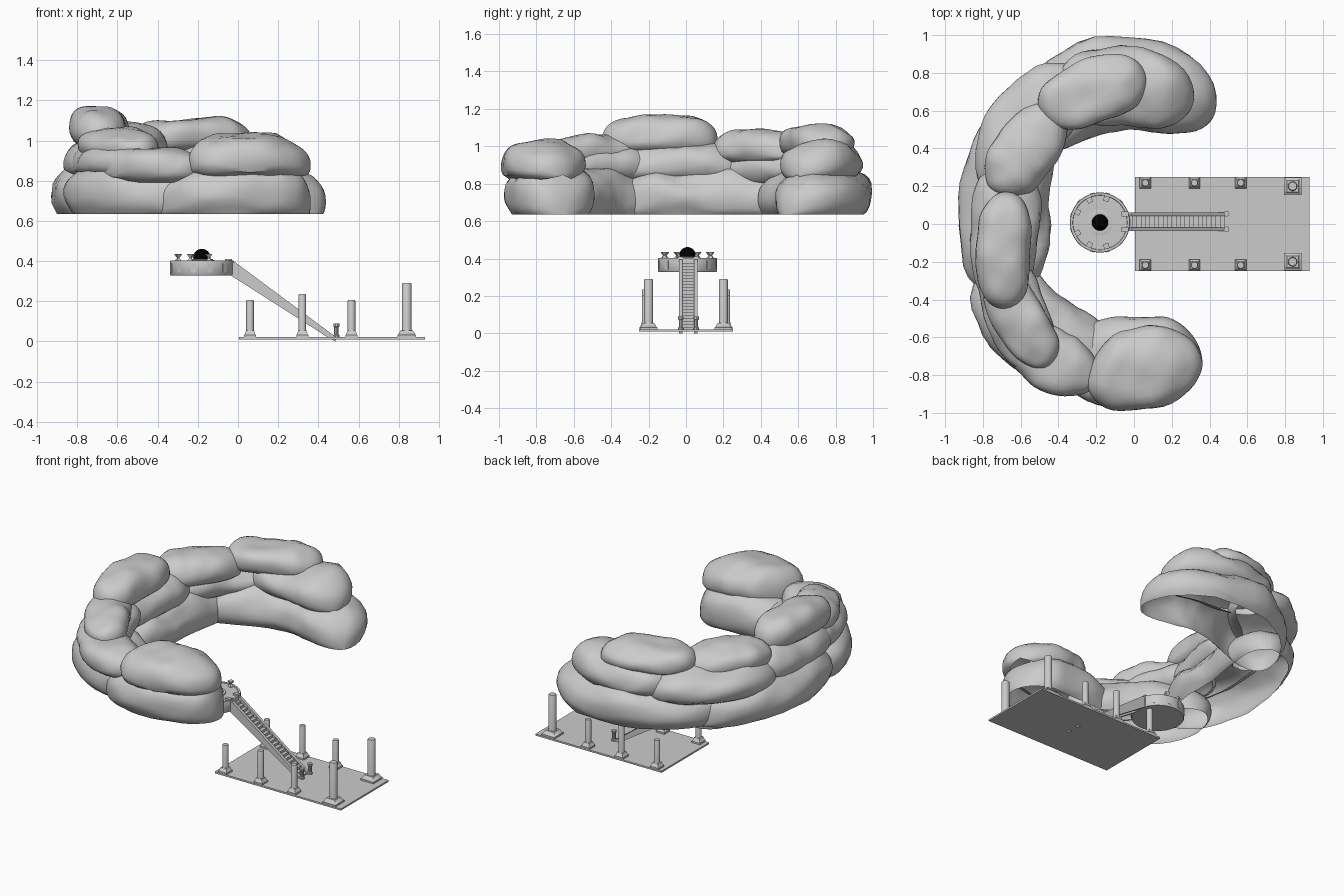
import bpy, bmesh
from math import sin, cos, pi, radians, copysign
from mathutils import Vector, noise

if "Cube" in bpy.data.objects:
    bpy.data.objects.remove(bpy.data.objects["Cube"])


def make(name, bm, smooth=False):
    bmesh.ops.recalc_face_normals(bm, faces=bm.faces)
    me = bpy.data.meshes.new(name)
    bm.to_mesh(me)
    bm.free()
    ob = bpy.data.objects.new(name, me)
    bpy.context.collection.objects.link(ob)
    if smooth:
        bpy.ops.object.select_all(action='DESELECT')
        ob.select_set(True)
        bpy.context.view_layer.objects.active = ob
        bpy.ops.object.shade_smooth_by_angle(angle=radians(40))
    return ob


def box(bm, x0, x1, y0, y1, z0, z1):
    vs = bmesh.ops.create_cube(bm, size=1)['verts']
    for v in vs:
        v.co = Vector(((x0 + x1) / 2 + v.co.x * (x1 - x0),
                       (y0 + y1) / 2 + v.co.y * (y1 - y0),
                       (z0 + z1) / 2 + v.co.z * (z1 - z0)))


def lathe(bm, x, y, profile, n, turn=0.0):
    """Stack of rings from (radius, z) pairs with flat caps."""
    rings = [[bm.verts.new((x + r * cos(turn + 2 * pi * i / n),
                            y + r * sin(turn + 2 * pi * i / n), z))
              for i in range(n)] for r, z in profile]
    for a, b in zip(rings, rings[1:]):
        for i in range(n):
            j = (i + 1) % n
            bm.faces.new((a[i], a[j], b[j], b[i]))
    bm.faces.new(rings[0])
    bm.faces.new(rings[-1])


def spow(v, p):
    return copysign(abs(v) ** p, v)


def puff(name, a, m, e, hw, z0, z1, tuck=.33, mid=.42, up=1.0, nu=26, nv=24):
    """Open-bottomed rounded cloud bank swept along an arc through three points."""
    a, m, e = Vector(a), Vector(m), Vector(e)
    c = 2 * m - (a + e) / 2
    H = z1 - z0
    lo, hi = -tuck * pi, (1 + tuck) * pi
    drop = abs(spow(sin(lo), .85))
    seed = Vector((m.x * 7, m.y * 7, z0 * 9))
    bm = bmesh.new()
    rows = []
    for i in range(nu + 1):
        t = -cos(pi * i / nu)
        u = (t + 1) / 2
        p = a * (1 - u) ** 2 + c * 2 * u * (1 - u) + e * u * u
        d = ((c - a) * (1 - u) + (e - c) * u).normalized()
        n = Vector((d.y, -d.x))
        s = max(0.0, 1 - abs(t) ** 3) ** 0.5
        base = 0.0 if tuck < .3 else .15 * H
        row = []
        for k in range(nv + 1):
            th = lo + (hi - lo) * k / nv
            w = spow(sin(th), 0.85)
            q = n * (hw * s * spow(cos(th), up if w > 0 else .75))
            h = mid * H + (H * (1 - mid) * w if w > 0 else H * mid * w / drop)
            z = z0 + base + (h - base) * s ** 0.7
            co = Vector((p.x + q.x, p.y + q.y, z))
            f = noise.noise(co * 4.5 + seed) + .4 * noise.noise(co * 11 + seed)
            co += Vector((q.x, q.y, 0)) * f * 0.12
            if sin(th) > -0.5:
                co.z += f * 0.03 * s
            row.append(bm.verts.new(co))
        rows.append(row)
    for r0, r1 in zip(rows, rows[1:]):
        for k in range(nv):
            bm.faces.new((r0[k], r0[k + 1], r1[k + 1], r1[k]))
    bmesh.ops.remove_doubles(bm, verts=bm.verts, dist=0.0005)
    return make(name, bm, True)


# Cloud ring: lower, middle and top layers, all hollow underneath
lower = [((-.42, -.70), (0, -.725), (.345, -.65), .235),
         ((-.64, -.17), (-.55, -.54), (-.05, -.71), .225),
         ((-.50, .66), (-.685, .12), (-.615, -.42), .24),
         ((-.62, .42), (-.09, .745), (.395, .53), .25)]
for i, (a, m, e, w) in enumerate(lower):
    puff(f"cloud_lower_{i}", a, m, e, w, .635, .89, .22, .4, .8)
middle = [((-.23, -.75), (.03, -.775), (.34, -.66), .22, .815, 1.03),
          ((-.19, -.74), (-.42, -.73), (-.64, -.52), .165, .79, .98),
          ((-.45, -.76), (-.63, -.48), (-.70, -.12), .165, .82, 1.0),
          ((-.68, -.45), (-.69, 0), (-.64, .34), .185, .81, 1.02),
          ((-.71, .12), (-.55, .55), (-.22, .73), .205, .79, 1.0),
          ((-.40, .68), (-.04, .73), (.29, .59), .21, .815, 1.03)]
for i, (a, m, e, w, z0, z1) in enumerate(middle):
    puff(f"cloud_middle_{i}", a, m, e, w, z0, z1)
top = [((-.42, -.72), (-.60, -.52), (-.71, -.22), .14, .91, 1.06),
       ((-.67, -.45), (-.69, -.15), (-.66, .17), .145, .97, 1.17),
       ((-.68, .14), (-.58, .38), (-.38, .60), .165, .91, 1.09),
       ((-.48, .56), (-.21, .71), (.07, .74), .17, .95, 1.12)]
for i, (a, m, e, w, z0, z1) in enumerate(top):
    puff(f"cloud_top_{i}", a, m, e, w, z0, z1)

# Courtyard floor
bm = bmesh.new()
box(bm, .005, .93, -.25, .25, .01, .021)
make("courtyard_floor", bm)

# Columns on square flared bases
for x, h, y, r, b in ((.06, .205, .218, .019, .03), (.32, .235, .218, .019, .03),
                      (.565, .205, .218, .019, .03), (.84, .29, .20, .024, .047)):
    for side in (-1, 1):
        bm = bmesh.new()
        k = 1.414 * b
        lathe(bm, x, y * side, [(k, .02), (k, .032), (k * .9, .034), (k * .66, .055)], 4, pi / 4)
        lathe(bm, x, y * side, [(r * 1.1, .05), (r, .06), (r, h - .004), (r * .9, h)], 14)
        make("column", bm, True)

# Round platform with rim panels
PX, PY = -.18, .008
bm = bmesh.new()
lathe(bm, PX, PY, [(.155, .328), (.159, .333), (.159, .397), (.157, .402), (.145, .402),
                   (.143, .398)], 48)
make("platform", bm, True)
bm = bmesh.new()
for i in range(12):
    a = 2 * pi * (i + .5) / 12
    if abs(sin(a)) > .3 or cos(a) < 0:
        vs = bmesh.ops.create_cube(bm, size=1)['verts']
        for v in vs:
            rad, tan = .157 + v.co.x * .008, v.co.y * .026
            v.co = Vector((PX + rad * cos(a) - tan * sin(a),
                           PY + rad * sin(a) + tan * cos(a), .366 + v.co.z * .045))
make("platform_panels", bm)

# Waisted lamps around the platform
for deg in (75, 115, 155, 205, 245, 285):
    a = radians(deg)
    bm = bmesh.new()
    lathe(bm, PX + .13 * cos(a), PY + .13 * sin(a),
          [(.019, .395), (.016, .405), (.006, .415), (.02, .432), (.02, .436)], 4, a + pi / 4)
    make("lamp", bm)

# Dark orb on a low dais
bm = bmesh.new()
lathe(bm, PX, PY, [(.07, .395), (.07, .403), (.055, .405), (.055, .411)], 32)
make("orb_dais", bm, True)
bm = bmesh.new()
bmesh.ops.create_uvsphere(bm, u_segments=32, v_segments=16, radius=.043)
bmesh.ops.translate(bm, verts=bm.verts, vec=(PX, PY, .418))
orb = make("orb", bm, True)
mat = bpy.data.materials.new("black")
mat.diffuse_color = (0, 0, 0, 1)
mat.use_nodes = True
mat.node_tree.nodes["Principled BSDF"].inputs["Base Color"].default_value = mat.diffuse_color
orb.data.materials.append(mat)

# Staircase: two stringers and treads
for y in (-.038, .042):
    bm = bmesh.new()
    prof = [(-.035, .328), (.46, .012), (.485, 0), (.49, .02), (-.015, .395), (-.06, .395)]
    rows = [[bm.verts.new((x, y + dy, z)) for x, z in prof] for dy in (0, .02)]
    bm.faces.new(rows[0])
    bm.faces.new(rows[1])
    for i in range(6):
        j = (i + 1) % 6
        bm.faces.new((rows[0][i], rows[0][j], rows[1][j], rows[1][i]))
    make("stair_stringer", bm)
bm = bmesh.new()
N = 22
for i in range(N):
    x = -.035 + i * .51 / N
    z = .375 - i * .36 / N
    box(bm, x, x + .028, -.022, .046, z - .018, z)
make("stair_treads", bm)

# Newel posts at the foot and head of the stairs
bm = bmesh.new()
for y in (-.028, .055):
    lathe(bm, .49, y, [(.015, .012), (.015, .03), (.011, .035), (.011, .07),
                       (.015, .075), (.015, .09)], 10)
    box(bm, -.065, -.03, y - .014, y + .012, .335, .41)
make("stair_posts", bm)
